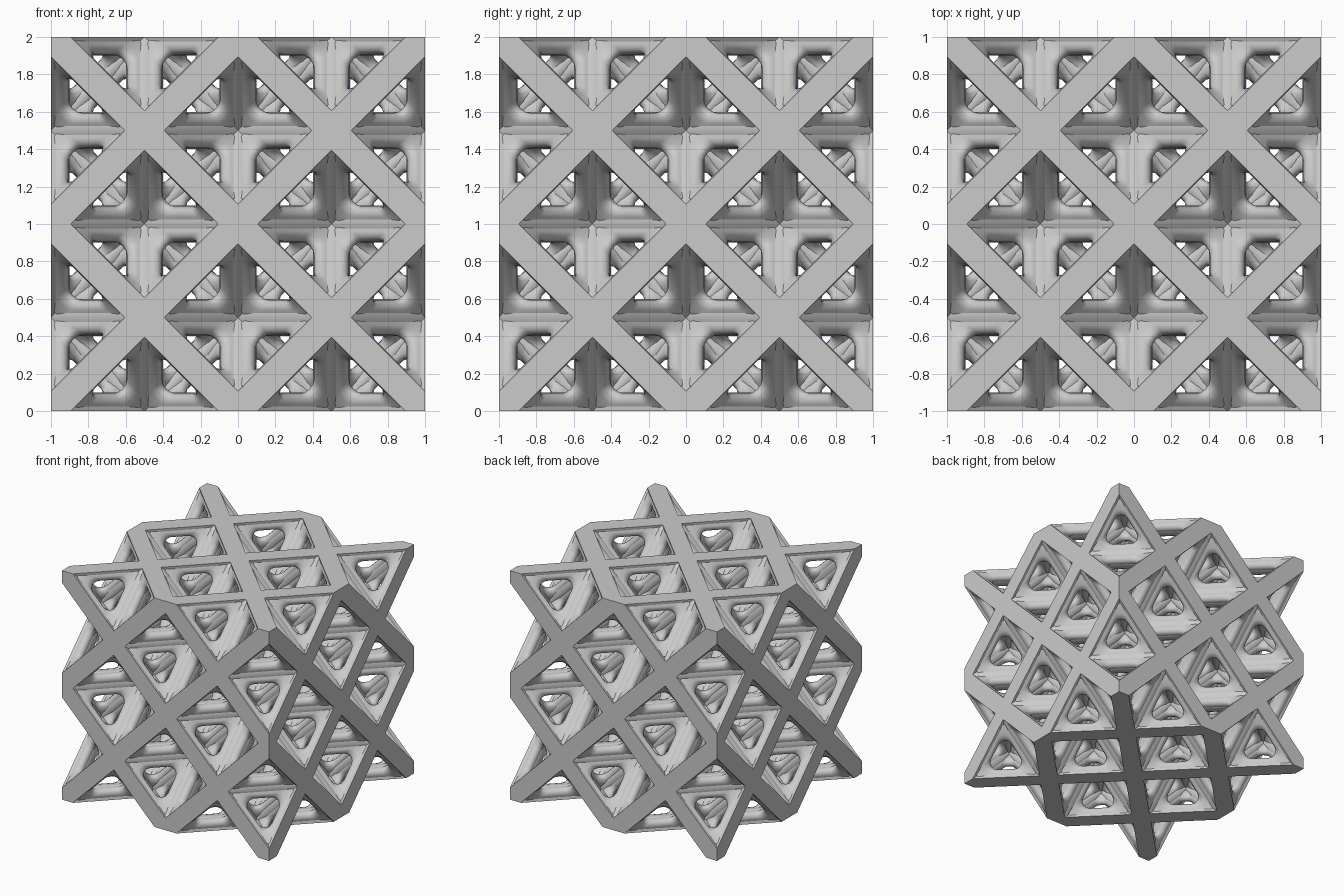
import bpy, bmesh
from math import cos, sin, pi
from mathutils import Matrix, Vector

if "Cube" in bpy.data.objects:
    bpy.data.objects.remove(bpy.data.objects["Cube"], do_unlink=True)

HALF_WIDTH = 0.075   # strut half width within its own lattice plane
HALF_DEPTH = 0.1     # strut half depth across that plane
SIDES = 24
ARC = 5              # points around each rounded window corner
# Window rim section: (distance from centre to side, corner radius, height)
RIM_HALF = [(0.165, 0.05, 0.05), (0.125, 0.057, 0.042), (0.106, 0.059, 0.024)]
RIM = RIM_HALF + [(0.1, 0.059, 0)] + [(d, r, -h) for d, r, h in reversed(RIM_HALF)]

grey = bpy.data.materials.new("light_grey")
grey.use_nodes = True
colour = (0.6, 0.6, 0.6, 1)
grey.diffuse_color = colour
grey.node_tree.nodes["Principled BSDF"].inputs["Base Color"].default_value = colour


def axis_vector(i):
    return Vector([float(i == k) for k in range(3)])


def finish(bm, name, smooth_angle):
    """Turn the bmesh into a grey, smooth-shaded object standing on the ground."""
    mesh = bpy.data.meshes.new(name)
    bm.to_mesh(mesh)
    bm.free()
    mesh.materials.append(grey)
    obj = bpy.data.objects.new(name, mesh)
    obj.location.z = 1
    bpy.context.collection.objects.link(obj)
    bpy.ops.object.select_all(action="DESELECT")
    obj.select_set(True)
    bpy.context.view_layer.objects.active = obj
    bpy.ops.object.shade_smooth_by_angle(angle=smooth_angle)


def trim_to_cube(bm):
    """Slice off everything outside the block and cap each cut."""
    for i in range(3):
        for side in (-1, 1):
            n = axis_vector(i) * side
            bmesh.ops.bisect_plane(bm, geom=bm.verts[:] + bm.edges[:] + bm.faces[:],
                                   dist=1e-5, plane_co=n, plane_no=n, clear_outer=True)
            rim = [e for e in bm.edges if e.is_boundary]
            if rim:
                bmesh.ops.holes_fill(bm, edges=rim, sides=0)
    bmesh.ops.recalc_face_normals(bm, faces=bm.faces[:])


def add_strut(target, centre, normal, along):
    """One long oval bar, trimmed flush with the block's faces."""
    across = along.cross(normal)
    m = Matrix((normal * HALF_DEPTH, across * HALF_WIDTH, along)).transposed().to_4x4()
    bm = bmesh.new()
    bmesh.ops.create_cone(bm, cap_ends=True, segments=SIDES, radius1=1, radius2=1,
                          depth=4, matrix=Matrix.Translation(centre) @ m)
    trim_to_cube(bm)
    piece = bpy.data.meshes.new("piece")
    bm.to_mesh(piece)
    bm.free()
    target.from_mesh(piece)
    bpy.data.meshes.remove(piece)


def add_window(bm, centre, normal, corner):
    """A filleted triangular ring between three struts."""
    side = normal.cross(corner)
    loops = []
    for dist, radius, height in RIM:
        loop = []
        for c in range(3):
            turn = c * 2 * pi / 3
            for k in range(ARC):
                a = turn + (k / (ARC - 1) - 0.5) * 2 * pi / 3
                x = 2 * (dist - radius) * cos(turn) + radius * cos(a)
                y = 2 * (dist - radius) * sin(turn) + radius * sin(a)
                loop.append(bm.verts.new(centre + corner * x + side * y + normal * height))
        loops.append(loop)
    for a, b in zip(loops, loops[1:] + loops[:1]):
        for k in range(len(a)):
            j = (k + 1) % len(a)
            bm.faces.new((a[k], a[j], b[j], b[k]))


# Crossing diagonal struts in five parallel planes along each axis
for i, name in enumerate(("side_facing", "front_facing", "level")):
    normal, u, v = (axis_vector((i + k) % 3) for k in range(3))
    lattice = bmesh.new()
    for level in range(-2, 3):
        for slope in (-1, 1):
            for offset in range(-3, 4):
                if (offset - level) % 2 == 0:
                    centre = normal * level / 2 + (u - v * slope) * offset / 4
                    add_strut(lattice, centre, normal, (u + v * slope).normalized())
    finish(lattice, name + "_struts", 0.55)

# Rounded triangular windows on the four sides of the tetrahedron in every half cell
windows = bmesh.new()
half_cells = [(x, y, z) for x in range(-2, 2) for y in range(-2, 2) for z in range(-2, 2)]
signs = [Vector((x, y, z)) for x in (-1, 1) for y in (-1, 1) for z in (-1, 1)]
for cell in half_cells:
    middle = (Vector(cell) + Vector((0.5, 0.5, 0.5))) / 2
    parity = -1 if sum(cell) % 2 == 0 else 1
    tips = [s for s in signs if s.x * s.y * s.z == parity]
    for k, tip in enumerate(tips):
        centre = -tip / 12
        corner = (tips[k - 1] / 4 - centre).normalized()
        add_window(windows, middle + centre, tip.normalized(), corner)
bmesh.ops.recalc_face_normals(windows, faces=windows.faces[:])
finish(windows, "window_fillets", 1.0)
